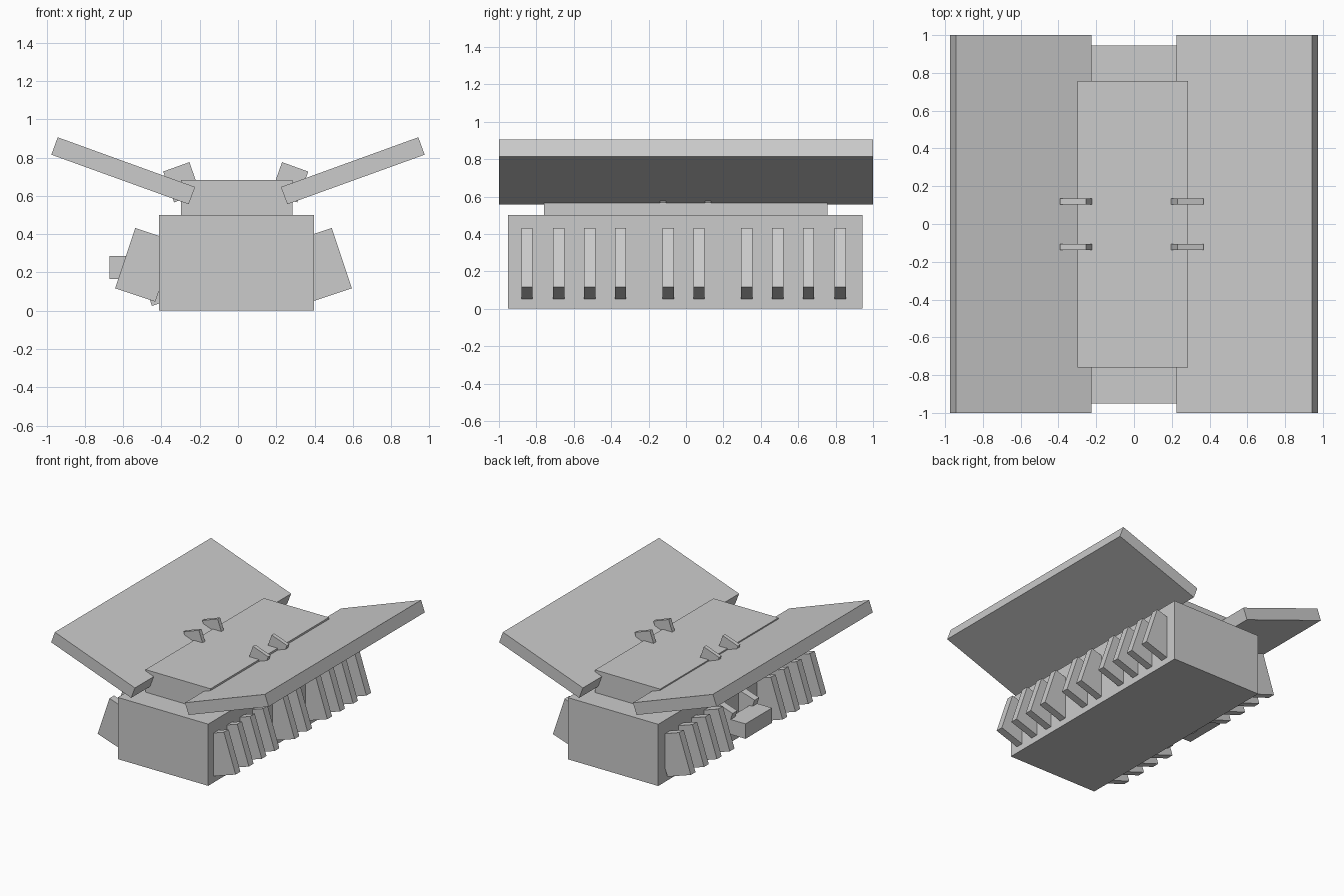
import bpy, bmesh

if "Cube" in bpy.data.objects:
    bpy.data.objects.remove(bpy.data.objects["Cube"])


def prism(name, profile, y, width):
    """Extrude an (x, z) outline along y, centred on y."""
    bm = bmesh.new()
    face = bm.faces.new([bm.verts.new((px, y - width / 2, pz)) for px, pz in profile])
    ext = bmesh.ops.extrude_face_region(bm, geom=[face])
    moved = [v for v in ext["geom"] if isinstance(v, bmesh.types.BMVert)]
    bmesh.ops.translate(bm, verts=moved, vec=(0, width, 0))
    bmesh.ops.recalc_face_normals(bm, faces=bm.faces)
    me = bpy.data.meshes.new(name)
    bm.to_mesh(me)
    bm.free()
    ob = bpy.data.objects.new(name, me)
    bpy.context.collection.objects.link(ob)
    return ob


def rect(x0, x1, z0, z1):
    return [(x0, z0), (x1, z0), (x1, z1), (x0, z1)]


def mirrored(profile, dx=0.0):
    return [(-x + dx, z) for x, z in profile]


# Main body and raised deck
prism("body", rect(-0.412, 0.398, 0, 0.5), -0.003, 1.895)
prism("deck", rect(-0.298, 0.285, 0.5, 0.683), -0.001, 1.516)

# Tilted side panels
panel = [(0.224, 0.646), (0.258, 0.556), (0.975, 0.815), (0.942, 0.906)]
prism("right_panel", panel, 0, 2)
prism("left_panel", mirrored(panel), 0, 2)

# Small clips holding the panels
clip = [(0.23, 0.776), (0.367, 0.727), (0.31, 0.566), (0.173, 0.615)]
for y in (-0.122, 0.118):
    prism("right_clip", clip, y, 0.032)
    prism("left_clip", mirrored(clip, -0.024), y, 0.032)

# Slanted ribs along both sides
rib = [(0.49, 0.432), (0.595, 0.117), (0.385, 0.047), (0.28, 0.362)]
left_rib = [(x - 0.047 if x > 0.3 else x, z) for x, z in rib]
outer = (-0.85, -0.68, -0.515, -0.35, 0.325, 0.49, 0.655, 0.825)
for y in outer + (-0.095, 0.07):
    prism("right_rib", rib, y, 0.06)
for y in outer:
    prism("left_rib", mirrored(rib, -0.047), y, 0.06)

# Handle block on the left side with its two reversed struts
strut = [(-0.45, 0.025), (-0.555, 0.34), (-0.345, 0.41), (-0.24, 0.095)]
for y in (0.165, -0.115):
    prism("left_strut", strut, y, 0.06)
prism("handle", rect(-0.67, -0.51, 0.165, 0.286), 0.025, 0.34)
